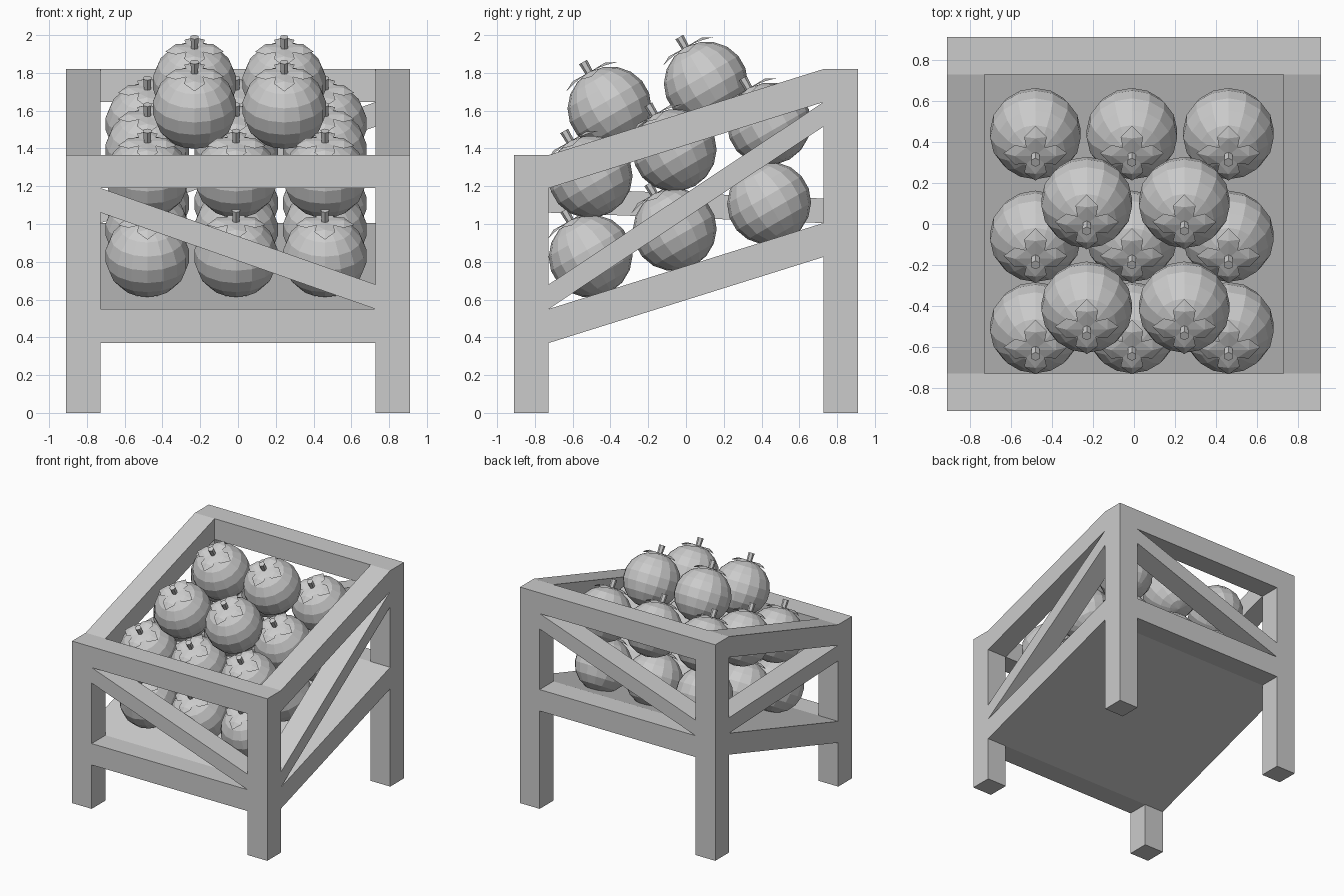
import bpy, bmesh, math
from mathutils import Matrix, Vector

if "Cube" in bpy.data.objects:
    bpy.data.objects.remove(bpy.data.objects["Cube"])

grey = bpy.data.materials.new("light grey")
grey.diffuse_color = (0.6, 0.6, 0.6, 1)
grey.use_nodes = True
grey.node_tree.nodes["Principled BSDF"].inputs["Base Color"].default_value = grey.diffuse_color

I, O = 0.727, 0.91          # inner and outer faces of the frame
RISE = 0.455                # back is higher than the front by this


def make_object(name, bm):
    bmesh.ops.recalc_face_normals(bm, faces=bm.faces)
    me = bpy.data.meshes.new(name)
    bm.to_mesh(me)
    bm.free()
    me.materials.append(grey)
    ob = bpy.data.objects.new(name, me)
    bpy.context.collection.objects.link(ob)
    return ob


def bar(name, axis, span, start, end, across):
    """Bar along x or y; start and end are (low z, high z) at each end."""
    bm = bmesh.new()
    profile = [(span[0], start[0]), (span[1], end[0]), (span[1], end[1]), (span[0], start[1])]
    loops = []
    for c in across:
        loops.append([bm.verts.new((p, c, z) if axis == "x" else (c, p, z)) for p, z in profile])
    a, b = loops
    bm.faces.new(a)
    bm.faces.new(b[::-1])
    for i in range(4):
        j = (i + 1) % 4
        bm.faces.new((a[i], b[i], b[j], a[j]))
    return make_object(name, bm)


# corner posts
for sx, side in ((-1, "left"), (1, "right")):
    across = sorted((sx * I, sx * O))
    bar(f"front_{side}_post", "y", (-O, -I), (0, 1.365), (0, 1.365), across)
    bar(f"back_{side}_post", "y", (I, O), (0, 1.82), (0, 1.82), across)
    # sloping top rail
    bar(f"{side}_top_rail", "y", (-I, I), (1.19, 1.365), (1.19 + RISE, 1.82), across)

# sloping floor with the lower side rails
bar("sloping_floor", "y", (-I, I), (0.37, 0.55), (0.37 + RISE, 0.55 + RISE), (-O, O))

# level front and back rails
for name, dz, across in (("front", 0, (-O, -I)), ("back", RISE, (I, O))):
    bar(f"{name}_lower_rail", "x", (-I, I), (0.37 + dz, 0.55 + dz), (0.37 + dz, 0.55 + dz), across)
    bar(f"{name}_top_rail", "x", (-I, I), (1.19 + dz, 1.365 + dz), (1.19 + dz, 1.365 + dz), across)

# diagonal braces
bar("front_brace", "x", (-I, I), (1.06, 1.19), (0.55, 0.68), (-O, -I))
bar("back_brace", "x", (-I, I), (1.005, 1.135), (1.515, 1.645), (I, O))
bar("right_brace", "y", (-I, I), (0.55, 0.68), (1.515, 1.645), (I, O))
bar("left_brace", "y", (-I, I), (1.06, 1.19), (1.005, 1.135), (-O, -I))


# fruit: body, four-leaf cap and stem
def fruit_mesh():
    bm = bmesh.new()
    bmesh.ops.create_uvsphere(bm, u_segments=16, v_segments=9, radius=0.224,
                              matrix=Matrix.Diagonal((1, 1, 0.97, 1)))
    for k in range(4):
        rot = Matrix.Rotation(k * math.pi / 2, 3, "Z")
        pts = [(0, 0, 0.217), (0.045, -0.045, 0.214), (0.10, -0.055, 0.205),
               (0.155, 0, 0.19), (0.10, 0.055, 0.205), (0.045, 0.045, 0.214), (0.10, 0, 0.219)]
        v = [bm.verts.new(rot @ Vector(p)) for p in pts]
        for f in ((0, 1, 6), (0, 6, 5), (1, 2, 6), (2, 3, 6), (6, 3, 4), (6, 4, 5)):
            bm.faces.new([v[i] for i in f])
    bmesh.ops.create_cone(bm, cap_ends=True, segments=6, radius1=0.02, radius2=0.024,
                          depth=0.09, matrix=Matrix.Translation((0, 0, 0.235)))
    return make_object("fruit", bm)


# three stacked layers, every fruit leaning toward the front
columns = (-0.48, -0.01, 0.46)
rows = ((-0.505, 0.83), (-0.06, 0.97), (0.44, 1.11))
places = [(x, y, z + dz) for dz in (0, 0.42) for y, z in rows for x in columns]
places += [(x, y, z) for y, z in ((-0.405, 1.615), (0.105, 1.747)) for x in (-0.23, 0.245)]

first = fruit_mesh()
for i, p in enumerate(places):
    ob = first if i == 0 else first.copy()
    if i:
        bpy.context.collection.objects.link(ob)
    ob.name = f"fruit_{i + 1}"
    ob.location = p
    ob.rotation_euler = (math.radians(30), 0, 0)
